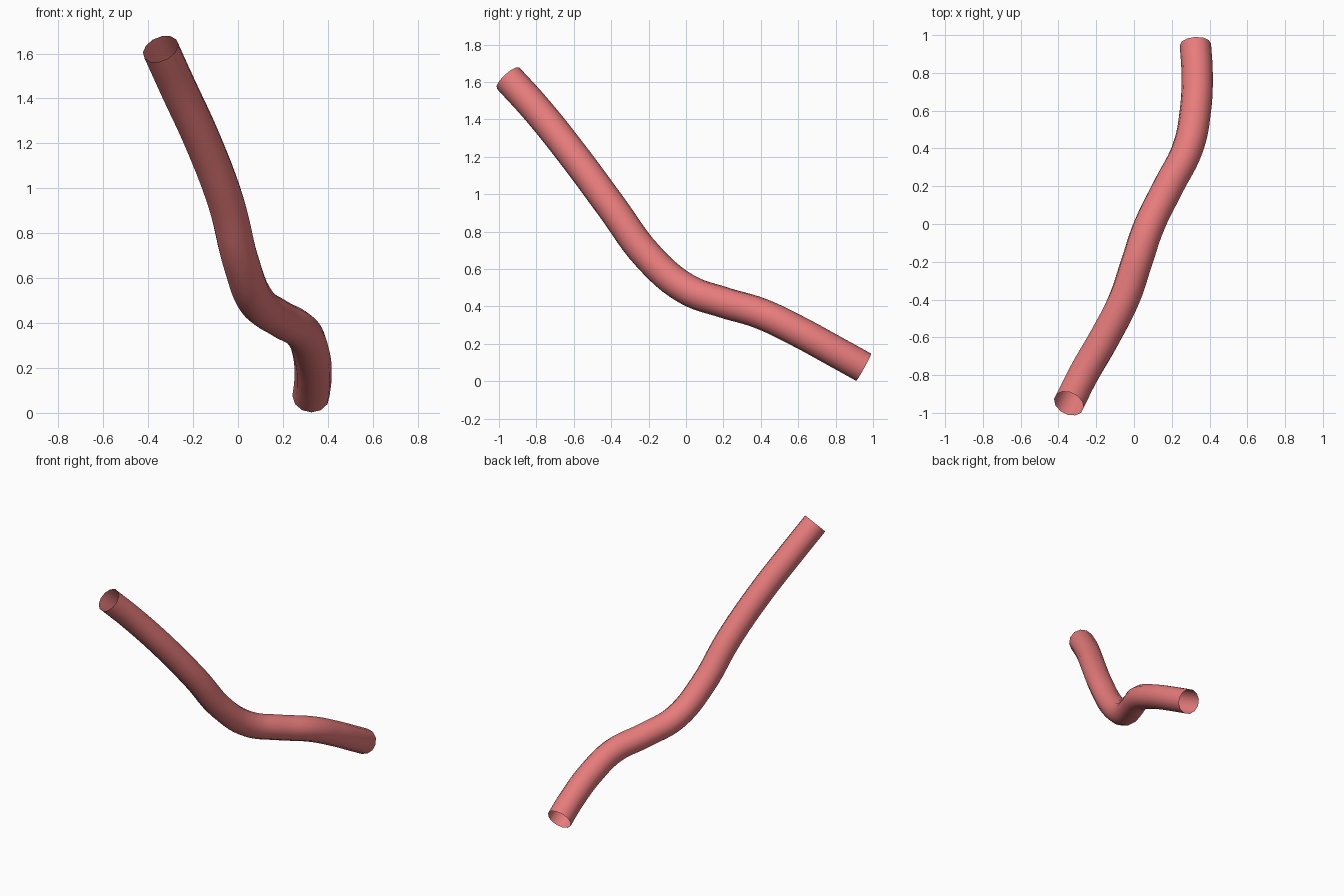
import bpy

if "Cube" in bpy.data.objects:
    bpy.data.objects.remove(bpy.data.objects["Cube"])

# Centreline of the bent tube, from the low back end to the high front end
path = [
    (0.325, 0.95, 0.075), (0.334, 0.80, 0.158), (0.325, 0.60, 0.267),
    (0.284, 0.40, 0.362), (0.183, 0.20, 0.422), (0.084, 0.00, 0.495),
    (0.015, -0.20, 0.665), (-0.053, -0.40, 0.935), (-0.155, -0.60, 1.205),
    (-0.270, -0.80, 1.455), (-0.345, -0.95, 1.62),
]
RADIUS = 0.083

# Open-ended round tube swept along the path
curve = bpy.data.curves.new("bent_tube", 'CURVE')
curve.dimensions = '3D'
curve.bevel_depth = RADIUS
curve.bevel_resolution = 4
curve.resolution_u = 6
curve.use_fill_caps = False
spline = curve.splines.new('BEZIER')
spline.bezier_points.add(len(path) - 1)
for point, co in zip(spline.bezier_points, path):
    point.co = co
    point.handle_left_type = point.handle_right_type = 'AUTO'

tube = bpy.data.objects.new("bent_tube", curve)
bpy.context.collection.objects.link(tube)
bpy.context.view_layer.objects.active = tube
tube.select_set(True)
bpy.ops.object.convert(target='MESH')
tube = bpy.context.object
bpy.ops.object.shade_smooth()

# Red finish
red = bpy.data.materials.new("soft_red")
red.diffuse_color = (0.8, 0.2, 0.2, 1)
red.use_nodes = True
red.node_tree.nodes["Principled BSDF"].inputs["Base Color"].default_value = red.diffuse_color
tube.data.materials.clear()
tube.data.materials.append(red)
